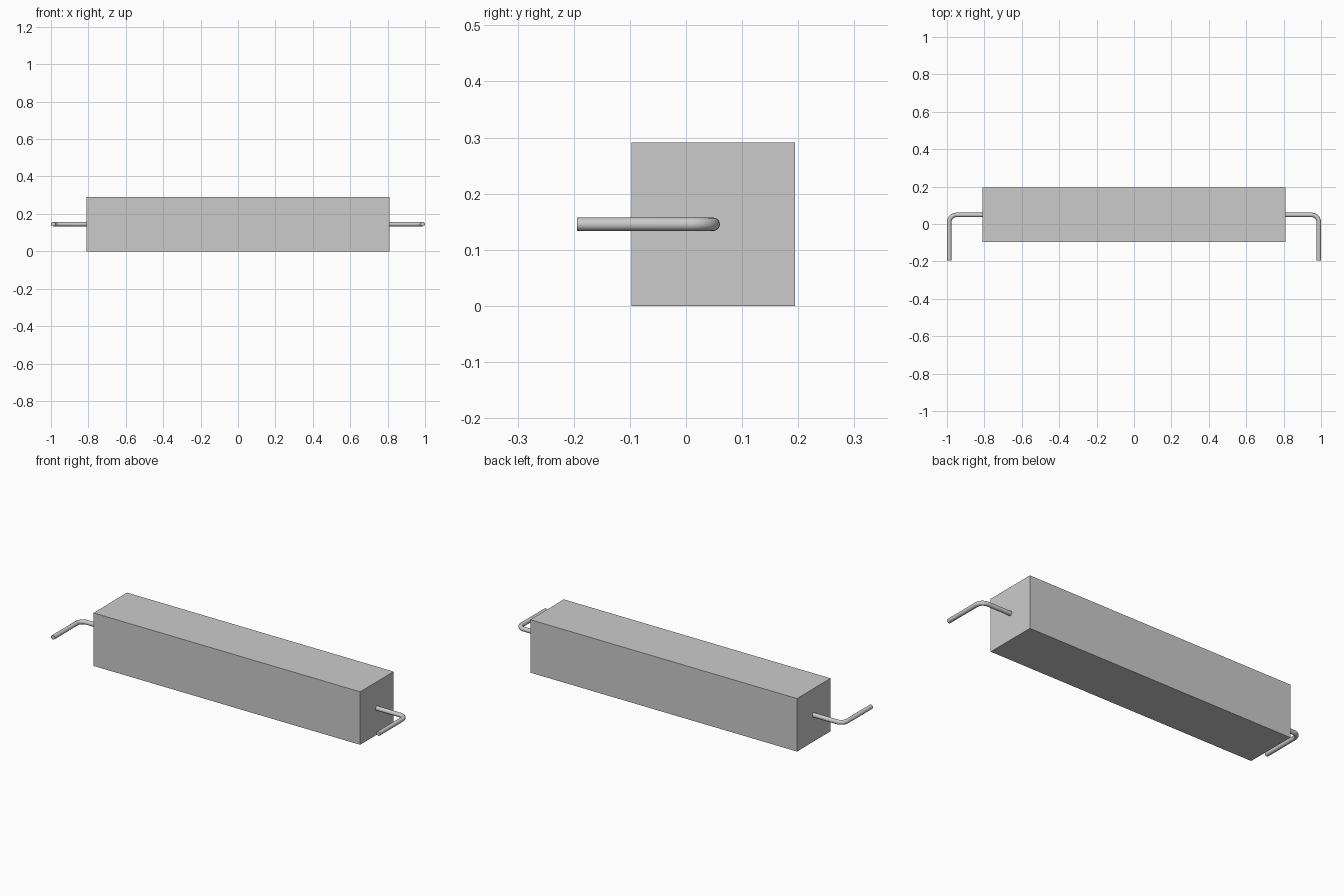
import bpy
from math import sin, cos, pi

if "Cube" in bpy.data.objects:
    bpy.data.objects.remove(bpy.data.objects["Cube"])

HALF_X, SIZE = 0.81, 0.291      # body half length and square section
Y_MIN = -0.097
WIRE_R, BEND_R = 0.012, 0.038
WIRE_X, WIRE_Y, WIRE_Z = 0.988, 0.0485, SIZE / 2
TIP_Y = -0.194

# Ceramic block
bpy.ops.mesh.primitive_cube_add(size=1, location=(0, Y_MIN + SIZE / 2, SIZE / 2))
body = bpy.context.object
body.name = "ceramic_body"
body.scale = (2 * HALF_X, SIZE, SIZE)
bpy.ops.object.transform_apply(location=False, rotation=False, scale=True)


def wire_lead(name, side):
    """Round wire leaving the end face and bending toward the front."""
    path = [(HALF_X - 0.002, WIRE_Y)]
    for i in range(9):
        a = pi / 2 * (1 - i / 8)
        path.append((WIRE_X - BEND_R + BEND_R * cos(a),
                     WIRE_Y - BEND_R + BEND_R * sin(a)))
    path.append((WIRE_X, TIP_Y))

    curve = bpy.data.curves.new(name, 'CURVE')
    curve.dimensions = '3D'
    curve.bevel_depth = WIRE_R
    curve.bevel_resolution = 6
    curve.use_fill_caps = True
    spline = curve.splines.new('POLY')
    spline.points.add(len(path) - 1)
    for p, (x, y) in zip(spline.points, path):
        p.co = (side * x, y, WIRE_Z, 1)

    obj = bpy.data.objects.new(name, curve)
    bpy.context.collection.objects.link(obj)
    bpy.ops.object.select_all(action='DESELECT')
    obj.select_set(True)
    bpy.context.view_layer.objects.active = obj
    bpy.ops.object.convert(target='MESH')
    bpy.ops.object.shade_smooth_by_angle()


# Two mirrored leads
wire_lead("left_lead", -1)
wire_lead("right_lead", 1)
